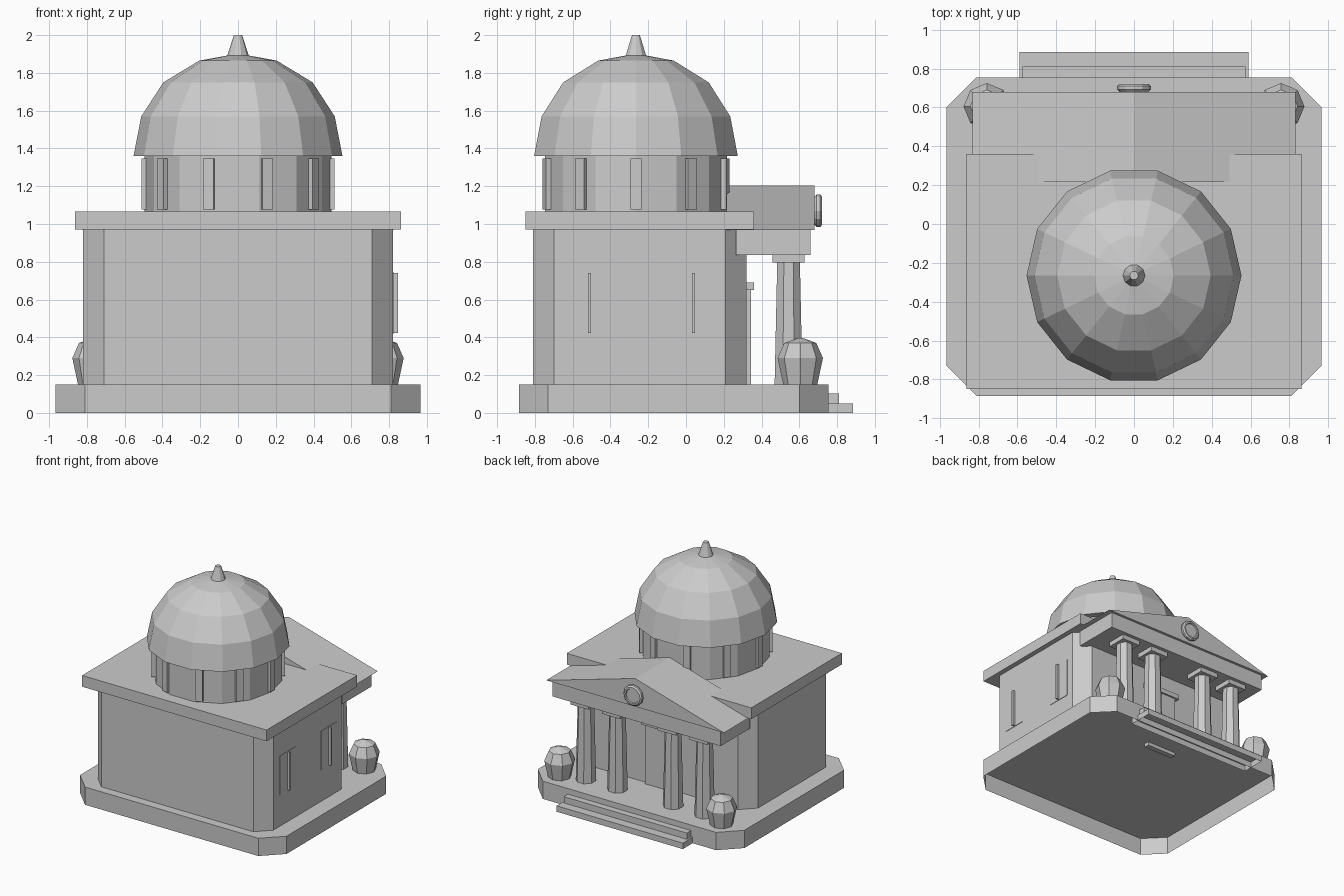
import bpy, bmesh, math
from mathutils import Matrix

old = bpy.data.objects.get("Cube")
if old:
    bpy.data.objects.remove(old)

stone = bpy.data.materials.new("grey_stone")
stone.use_nodes = True
GREY = (0.6, 0.6, 0.6, 1)
stone.diffuse_color = GREY
stone.node_tree.nodes["Principled BSDF"].inputs["Base Color"].default_value = GREY


def finish(name, bm):
    bmesh.ops.recalc_face_normals(bm, faces=bm.faces)
    mesh = bpy.data.meshes.new(name)
    bm.to_mesh(mesh)
    bm.free()
    mesh.materials.append(stone)
    obj = bpy.data.objects.new(name, mesh)
    bpy.context.collection.objects.link(obj)
    return obj


def prism(name, points, depth, open_base=False):
    """Extrude a flat outline of 3D points along a vector."""
    bm = bmesh.new()
    base = bm.faces.new([bm.verts.new(p) for p in points])
    new = bmesh.ops.extrude_face_region(bm, geom=[base], use_keep_orig=True)["geom"]
    top = [v for v in new if isinstance(v, bmesh.types.BMVert)]
    bmesh.ops.translate(bm, verts=top, vec=depth)
    if open_base:
        bm.faces.remove(base)
    return finish(name, bm)


def block(name, x, y, z, chamfer=0, open_base=False):
    """Upright box between ranges, with optional cut corners."""
    (x0, x1), (y0, y1), (z0, z1), c = x, y, z, chamfer
    if c:
        plan = [(x0 + c, y0), (x1 - c, y0), (x1, y0 + c), (x1, y1 - c),
                (x1 - c, y1), (x0 + c, y1), (x0, y1 - c), (x0, y0 + c)]
    else:
        plan = [(x0, y0), (x1, y0), (x1, y1), (x0, y1)]
    return prism(name, [(a, b, z0) for a, b in plan], (0, 0, z1 - z0), open_base)


def lathe(name, profile, sides, centre, turn=0):
    """Faceted solid of revolution from (radius, height) pairs."""
    bm = bmesh.new()
    rings = []
    for r, z in profile:
        rings.append([bm.verts.new((r * math.cos(a), r * math.sin(a), z))
                      for a in (turn + math.tau * i / sides for i in range(sides))])
    for low, high in zip(rings, rings[1:]):
        for i in range(sides):
            j = (i + 1) % sides
            bm.faces.new((low[i], low[j], high[j], high[i]))
    bm.faces.new(rings[0][::-1])
    bm.faces.new(rings[-1])
    obj = finish(name, bm)
    obj.location = centre
    return obj


# Plinth and entrance steps
block("plinth", (-0.965, 0.965), (-0.885, 0.755), (0, 0.15), 0.155, True)
block("lower_step", (-0.59, 0.59), (0.68, 0.885), (0, 0.05), 0, True)
block("upper_step", (-0.575, 0.575), (0.68, 0.81), (0.05, 0.103), 0, True)

# Main hall and roof slab
block("hall_walls", (-0.82, 0.82), (-0.81, 0.32), (0.15, 0.97), 0.11)
block("roof_slab", (-0.862, 0.862), (-0.85, 0.36), (0.97, 1.065))

# Door with lintel
block("door", (-0.14, 0.14), (0.3, 0.345), (0.12, 0.65))
block("door_lintel", (-0.17, 0.17), (0.3, 0.36), (0.65, 0.69))

# Windows on one side wall
for n, y in enumerate((-0.51, 0.04)):
    block(f"window_pane_{n}", (0.817, 0.824), (y - 0.105, y + 0.105), (0.417, 0.745))
    block(f"window_bar_{n}", (0.824, 0.846), (y - 0.008, y + 0.008), (0.422, 0.74))

# Portico: entablature, pediment and medallion
block("entablature", (-0.785, 0.785), (0.265, 0.658), (0.835, 0.97))
prism("pediment", [(-0.83, 0.215, 0.968), (0.83, 0.215, 0.968), (0, 0.215, 1.205)],
      (0, 0.465, 0))
medallion = lathe("medallion", [(0.075, 0), (0.087, 0.012), (0.087, 0.03), (0.075, 0.04),
                                (0.062, 0.04), (0.058, 0.032)], 12, (0, 0.68, 1.07))
medallion.rotation_euler.x = -math.pi / 2

# Columns with square capitals, and urns
for side in (-1, 1):
    tag = "left" if side > 0 else "right"
    for place, x in (("inner", 0.26), ("outer", 0.555)):
        lathe(f"{tag}_{place}_column", [(0.08, 0.15), (0.065, 0.797)], 8,
              (side * x, 0.543, 0), math.pi / 8)
        block(f"{tag}_{place}_capital", (side * x - 0.085, side * x + 0.085),
              (0.458, 0.628), (0.795, 0.835))
    lathe(f"{tag}_urn", [(0.09, 0.15), (0.12, 0.29), (0.085, 0.37), (0.012, 0.397)], 8,
          (side * 0.757, 0.605, 0))

# Drum with pilasters
AXIS = (0, -0.265, 0)
lathe("drum", [(0.495, 1.06), (0.495, 1.37)], 14, AXIS)
for i in range(10):
    pilaster = block(f"drum_pilaster_{i}", (0.46, 0.51), (-0.029, 0.029), (1.078, 1.348))
    pilaster.matrix_world = Matrix.Translation(AXIS) @ Matrix.Rotation(i * math.tau / 10, 4, "Z")

# Dome and finial
lathe("dome", [(0.553, 1.36), (0.512, 1.57), (0.395, 1.75), (0.205, 1.865), (0.04, 1.895)],
      14, AXIS)
lathe("finial", [(0.058, 1.888), (0.022, 2.0)], 10, AXIS)
